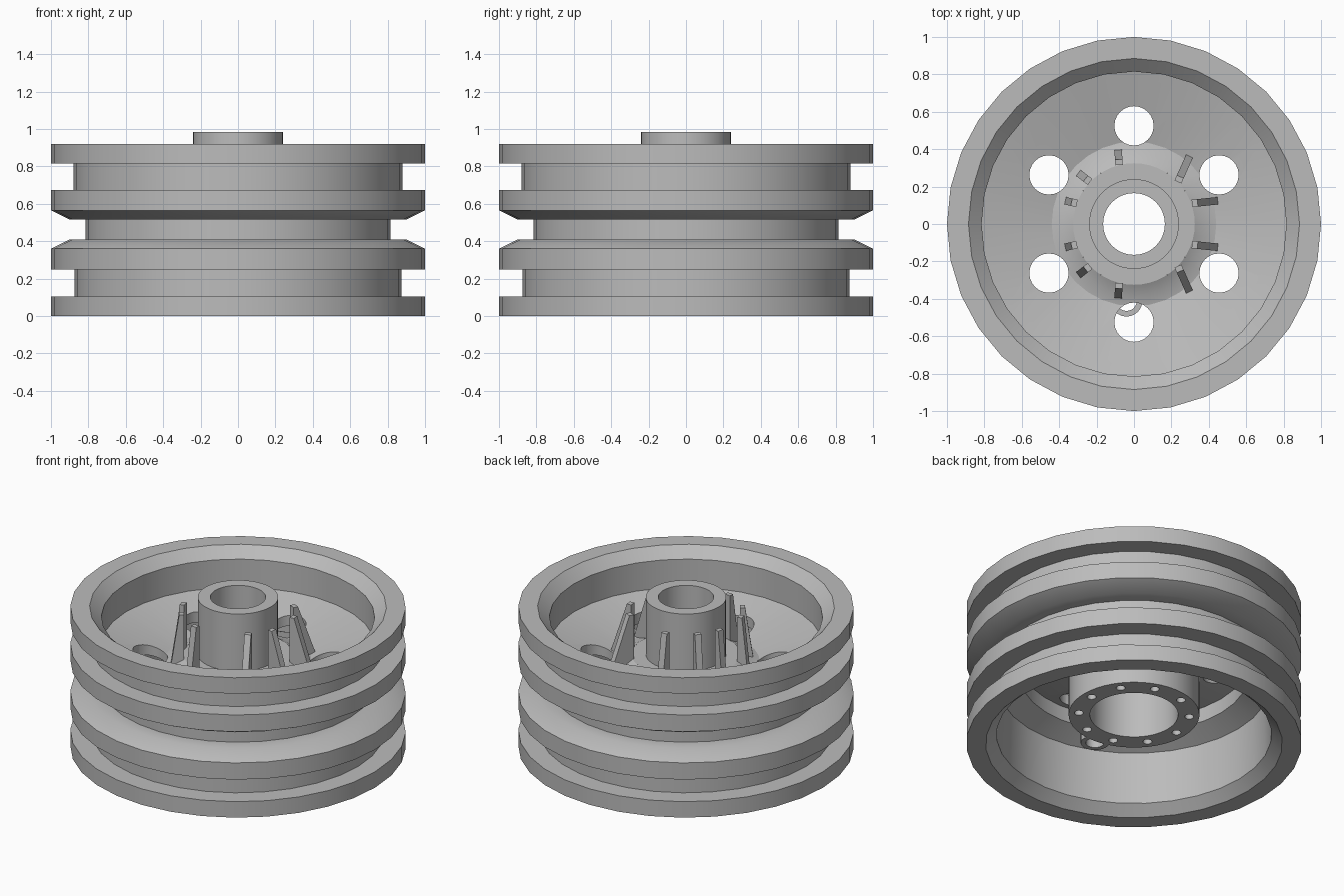
import bpy, bmesh
from math import cos, sin, pi, radians
from mathutils import Vector

cube = bpy.data.objects.get("Cube")
if cube:
    bpy.data.objects.remove(cube, do_unlink=True)

metal = bpy.data.materials.new("grey_metal")
metal.use_nodes = True
grey = (0.5, 0.5, 0.5, 1)
metal.diffuse_color = grey
metal.node_tree.nodes["Principled BSDF"].inputs["Base Color"].default_value = grey


def finish(bm, name):
    bmesh.ops.recalc_face_normals(bm, faces=bm.faces)
    mesh = bpy.data.meshes.new(name)
    bm.to_mesh(mesh)
    bm.free()
    mesh.materials.append(metal)
    ob = bpy.data.objects.new(name, mesh)
    bpy.context.collection.objects.link(ob)
    return ob


def lathe(name, profile, sides):
    """Spin a closed (radius, z) outline around the z axis."""
    bm = bmesh.new()
    rings = [[bm.verts.new((r * cos(2 * pi * i / sides), r * sin(2 * pi * i / sides), z))
              for i in range(sides)] for r, z in profile]
    for a, b in zip(rings, rings[1:] + rings[:1]):
        for i in range(sides):
            j = (i + 1) % sides
            bm.faces.new((a[i], a[j], b[j], b[i]))
    return finish(bm, name)


def drill(target, name, count, ring_radius, hole_radius, z_low, z_high, start):
    """Cut a ring of round holes parallel to the axis."""
    bm = bmesh.new()
    for k in range(count):
        a = start + 2 * pi * k / count
        part = bmesh.ops.create_cone(bm, cap_ends=True, segments=24, radius1=hole_radius,
                                     radius2=hole_radius, depth=z_high - z_low)
        bmesh.ops.translate(bm, verts=part["verts"], vec=(
            ring_radius * cos(a), ring_radius * sin(a), (z_low + z_high) / 2))
    cutter = finish(bm, name)
    cutter.hide_render = True
    mod = target.modifiers.new(name, "BOOLEAN")
    mod.operation = "DIFFERENCE"
    mod.solver = "EXACT"
    mod.object = cutter
    bpy.context.view_layer.objects.active = target
    bpy.ops.object.modifier_apply(modifier=name)
    bpy.data.objects.remove(cutter, do_unlink=True)


def smooth(ob):
    bpy.ops.object.select_all(action="DESELECT")
    ob.select_set(True)
    bpy.context.view_layer.objects.active = ob
    bpy.ops.object.shade_smooth_by_angle(angle=radians(28))


# Rim: grooved outside, tapered lips, dished web
outside = [(1, 0), (1, .105), (.875, .105), (.875, .25), (1, .25), (1, .36), (.9, .41),
           (.815, .41), (.815, .515), (.9, .515), (1, .565), (1, .675), (.88, .675),
           (.88, .815), (1, .815), (1, .92)]
dish_top = [(.885, .92), (.815, .855), (.815, .67), (.44, .565), (.38, .58), (.325, .61)]
underside = [(.325, .5), (.4, .5), (.68, .56), (.68, .465), (.81, .4), (.82, .06), (.885, 0)]
rim = lathe("wheel_rim", outside + dish_top + underside, 32)
drill(rim, "lightening_holes", 6, .525, .105, .4, .9, radians(30))
smooth(rim)

# Hub: narrow tube above, broad bolted flange below
hub = lathe("hub", [(.165, .985), (.24, .985), (.24, .61), (.325, .61), (.325, .52),
                    (.39, .52), (.39, .197), (.263, .197), (.263, .54), (.165, .54)], 48)
drill(hub, "bolt_holes", 10, .33, .027, .15, .26, 0)
smooth(hub)

# Fins standing round the hub, mirrored front to back
fins = [((.31, .11), (.455, .125)), ((.235, .225), (.3, .37)), ((-.305, .11), (-.37, .125)),
        ((-.235, .225), (-.3, .275)), ((-.08, .315), (-.085, .4))]
for n, (inner, outer) in enumerate(fins):
    for side, label in ((1, "back"), (-1, "front")):
        p = Vector((inner[0], inner[1] * side, 0))
        q = Vector((outer[0], outer[1] * side, 0))
        d = (q - p).normalized()
        w = Vector((-d.y, d.x, 0)) * .02
        outline = [p + Vector((0, 0, .52)), q + Vector((0, 0, .55)),
                   p + d * .03 + Vector((0, 0, .9)), p + Vector((0, 0, .9))]
        bm = bmesh.new()
        left = [bm.verts.new(v + w) for v in outline]
        right = [bm.verts.new(v - w) for v in outline]
        bm.faces.new(left)
        bm.faces.new(right[::-1])
        for i in range(4):
            j = (i + 1) % 4
            bm.faces.new((left[i], right[i], right[j], left[j]))
        finish(bm, f"{label}_fin_{n + 1}")

# Small lug beside the hub flange
lug = lathe("hub_lug", [(.055, .2), (.085, .2), (.085, .53), (.055, .53)], 24)
lug.location = (-.04, -.41, 0)
smooth(lug)
